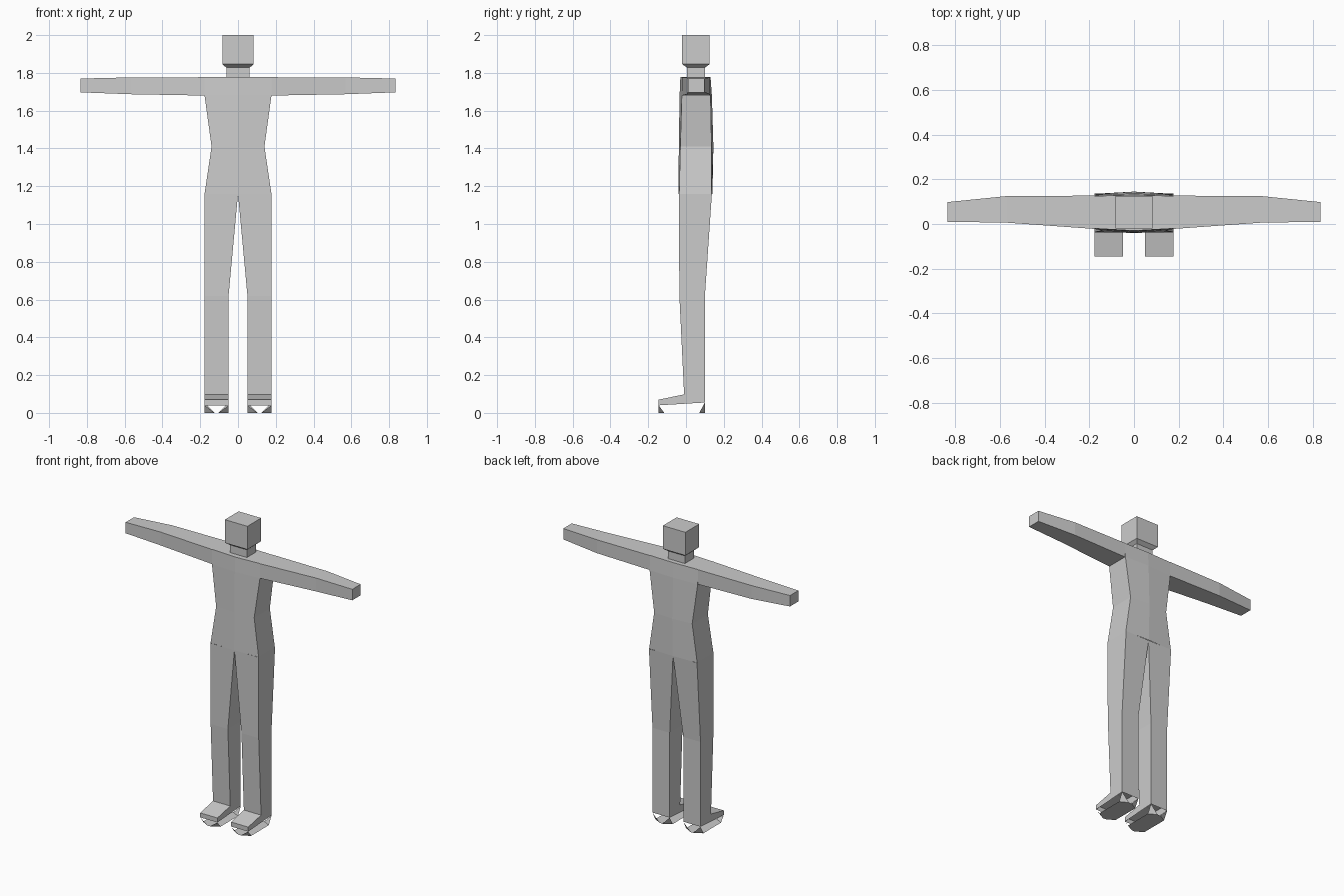
import bpy, bmesh

if "Cube" in bpy.data.objects:
    bpy.data.objects.remove(bpy.data.objects["Cube"])


def finish(name, bm, mirror=True):
    bmesh.ops.remove_doubles(bm, verts=bm.verts, dist=1e-5)
    bmesh.ops.recalc_face_normals(bm, faces=bm.faces)
    mesh = bpy.data.meshes.new(name)
    bm.to_mesh(mesh)
    bm.free()
    obj = bpy.data.objects.new(name, mesh)
    bpy.context.collection.objects.link(obj)
    if mirror:
        mod = obj.modifiers.new("mirror", 'MIRROR')
        mod.use_axis[0] = True
        mod.use_clip = True
    return obj


def loft(name, rings, closed=True, cap_start=False, cap_end=False, mirror=True):
    """Skin a list of equal-length point rings with flat faces."""
    bm = bmesh.new()
    vs = [[bm.verts.new(p) for p in ring] for ring in rings]
    n = len(rings[0])
    for a, b in zip(vs, vs[1:]):
        for i in range(n if closed else n - 1):
            j = (i + 1) % n
            bm.faces.new((a[i], a[j], b[j], b[i]))
    if cap_start:
        bm.faces.new(vs[0])
    if cap_end:
        bm.faces.new(vs[-1])
    return finish(name, bm, mirror)


def rect(x0, x1, y0, y1, z):
    return [(x0, y0, z), (x1, y0, z), (x1, y1, z), (x0, y1, z)]


# Torso: half rings (z, half width, side front, side back, mid front, mid back)
torso = [(1.16, .177, -.036, .135, -.04, .14),
         (1.41, .14, -.03, .135, -.038, .145),
         (1.68, .177, -.022, .13, -.034, .137),
         (1.777, .177, -.02, .125, -.03, .13)]
loft("torso", [[(0, mf, z), (w, f, z), (w, b, z), (0, mb, z)]
               for z, w, f, b, mf, mb in torso], closed=False, cap_end=True)

# Arms: (x, front, back, bottom, top)
arms = [(.177, -.022, .127, 1.68, 1.777),
        (.57, .006, .125, 1.687, 1.776),
        (.835, .01, .098, 1.697, 1.77)]
loft("arms", [[(x, f, lo), (x, b, lo), (x, b, hi), (x, f, hi)]
              for x, f, b, lo, hi in arms], cap_end=True)

# Legs: (inner x, front, back, z)
legs = [(0, -.038, .137, 1.16), (.05, -.035, .10, .62), (.05, -.01, .10, .098)]
loft("legs", [rect(x, .177, f, b, z) for x, f, b, z in legs])

# Feet: open-bottomed side profile
foot = [(-.145, .04), (-.145, .07), (-.01, .098), (.10, .098), (.10, .055)]
loft("feet", [[(x, y, z) for y, z in foot] for x in (.05, .177)],
     closed=False, cap_start=True, cap_end=True)

# Soles: flat plate with cut corners, joined to the foot by corner triangles
bm = bmesh.new()
outline = []
corners = [(.05, -.145, .04), (.177, -.145, .04), (.177, .10, .055), (.05, .10, .055)]
for i, (x, y, z) in enumerate(corners):
    sx = 1 if x < .1 else -1
    sy = 1 if y < 0 else -1
    a = bm.verts.new((x, y + sy * .03, 0))
    b = bm.verts.new((x + sx * .053, y, 0))
    pair = [a, b] if i % 2 == 0 else [b, a]
    outline += pair
    bm.faces.new(pair[::-1] + [bm.verts.new((x, y, z))])
bm.faces.new(outline[::-1])
finish("soles", bm)

# Neck and head
loft("neck_and_head", [rect(-.062, .062, .005, .10, 1.775),
                       rect(-.062, .062, .005, .10, 1.828),
                       rect(-.083, .083, -.02, .125, 1.846),
                       rect(-.083, .083, -.02, .125, 2.0)],
     cap_end=True, mirror=False)
